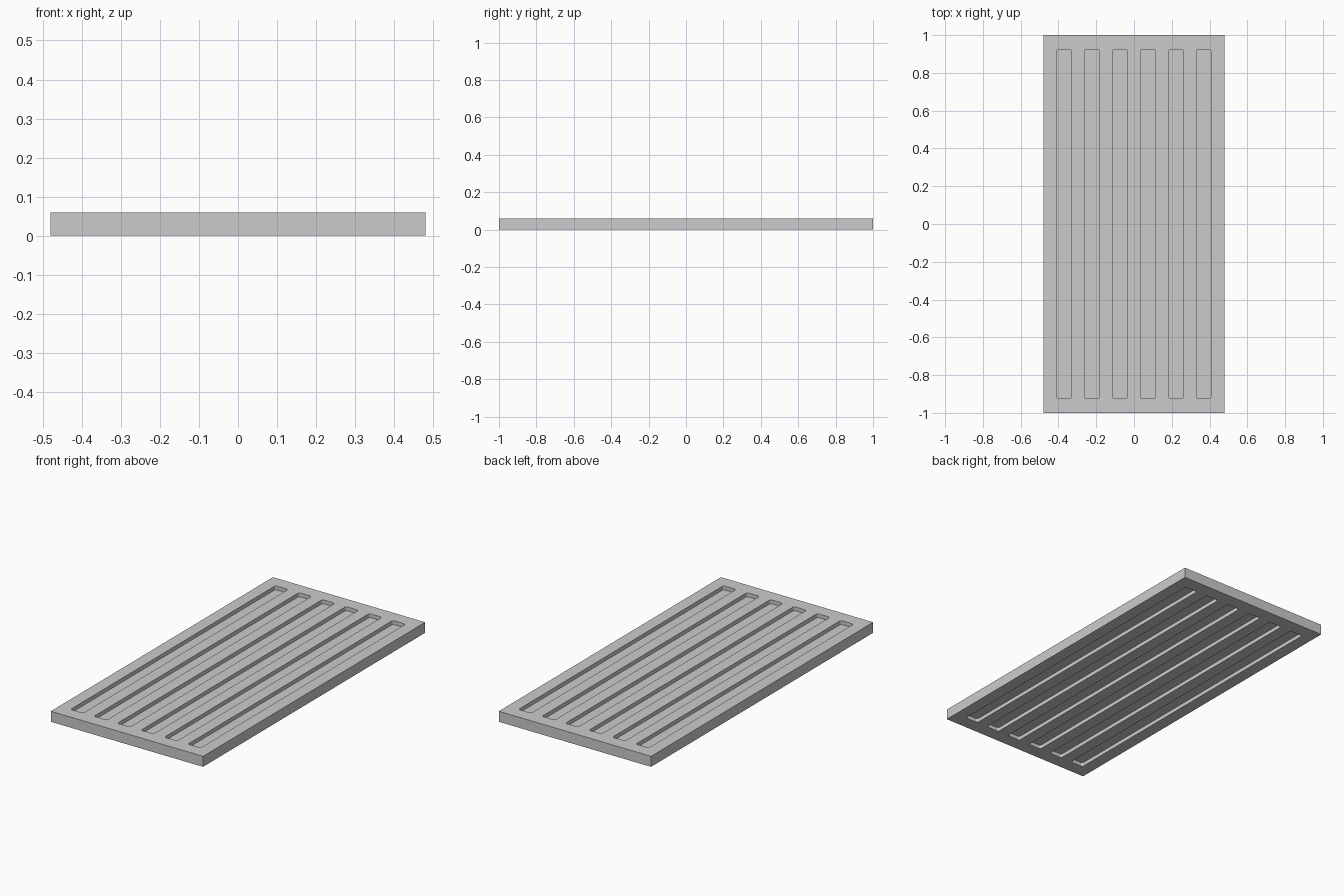
import bpy, bmesh, math

if "Cube" in bpy.data.objects:
    bpy.data.objects.remove(bpy.data.objects["Cube"])

W, L, H = 0.96, 2.0, 0.06      # plate size
PITCH, SW, SL, R = 0.148, 0.08, 1.845, 0.01   # slot spacing, width, length, corner radius
DEPTH = 0.022                  # recess depth on each face


def slot_outline(cx):
    """Rounded rectangle outline of one slot."""
    pts = []
    for i, (sx, sy) in enumerate([(1, 1), (-1, 1), (-1, -1), (1, -1)]):
        for k in range(4):
            a = math.pi / 2 * (i + k / 3)
            pts.append((cx + sx * (SW / 2 - R) + R * math.cos(a),
                        sy * (SL / 2 - R) + R * math.sin(a)))
    return pts


def add_loop(bm, pts, z):
    verts = [bm.verts.new((x, y, z)) for x, y in pts]
    return [bm.edges.new((verts[i], verts[(i + 1) % len(verts)])) for i in range(len(verts))], verts


def bridge(bm, a, b):
    n = len(a)
    for i in range(n):
        bm.faces.new((a[i], a[(i + 1) % n], b[(i + 1) % n], b[i]))


bm = bmesh.new()
rect = [(-W / 2, -L / 2), (W / 2, -L / 2), (W / 2, L / 2), (-W / 2, L / 2)]
rims = []
for z, floor_z in ((0, DEPTH), (H, H - DEPTH)):
    # Flat face with six slot openings
    edges, rim = add_loop(bm, rect, z)
    rims.append(rim)
    for i in range(6):
        pts = slot_outline((i - 2.5) * PITCH)
        e, top = add_loop(bm, pts, z)
        edges += e
        # Recess walls and floor
        _, bottom = add_loop(bm, pts, floor_z)
        bridge(bm, top, bottom)
        bm.faces.new(bottom)
    bmesh.ops.triangle_fill(bm, edges=edges, use_beauty=True, normal=(0, 0, 1))
# Outer sides
bridge(bm, rims[0], rims[1])
bmesh.ops.recalc_face_normals(bm, faces=bm.faces)
bmesh.ops.dissolve_limit(bm, angle_limit=0.01, verts=bm.verts, edges=bm.edges)

mesh = bpy.data.meshes.new("slotted_panel")
bm.to_mesh(mesh)
bm.free()
panel = bpy.data.objects.new("slotted_panel", mesh)
bpy.context.collection.objects.link(panel)
